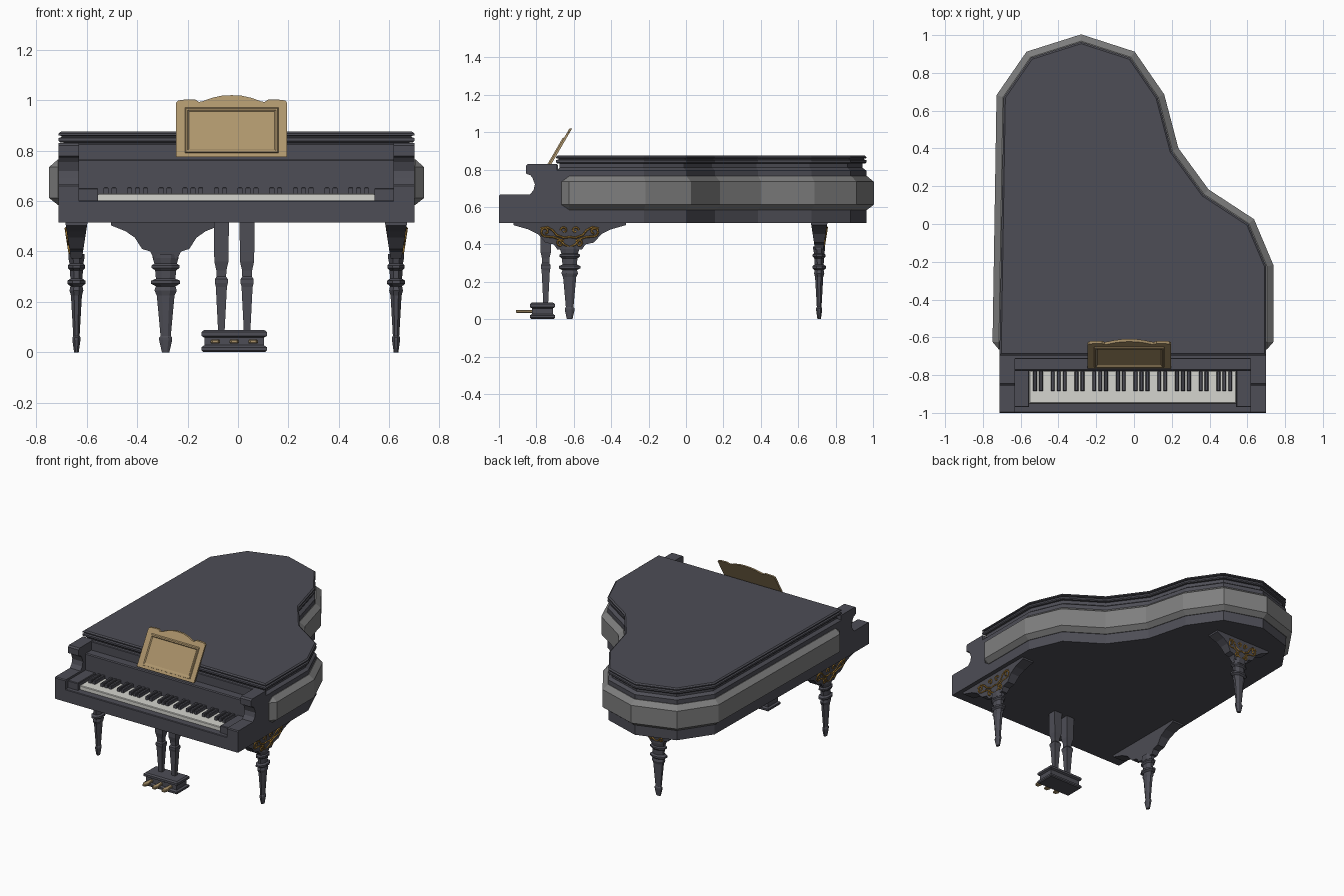
import bpy, bmesh, math
from mathutils import Vector

if "Cube" in bpy.data.objects:
    bpy.data.objects.remove(bpy.data.objects["Cube"])


def mat(name, r, g, b):
    m = bpy.data.materials.new(name)
    m.diffuse_color = (r, g, b, 1)
    m.use_nodes = True
    m.node_tree.nodes["Principled BSDF"].inputs["Base Color"].default_value = m.diffuse_color
    return m


EBONY = mat("ebony", 0.075, 0.075, 0.092)
BAND = mat("grey_band", 0.21, 0.21, 0.21)
WOOD = mat("tan_wood", 0.42, 0.30, 0.15)
GOLD = mat("dark_gold", 0.34, 0.18, 0.03)
IVORY = mat("ivory", 0.66, 0.66, 0.62)


def finish(name, bm, m):
    bmesh.ops.remove_doubles(bm, verts=bm.verts, dist=0.0001)
    bmesh.ops.recalc_face_normals(bm, faces=bm.faces)
    me = bpy.data.meshes.new(name)
    bm.to_mesh(me)
    bm.free()
    me.materials.append(m)
    ob = bpy.data.objects.new(name, me)
    bpy.context.collection.objects.link(ob)
    return ob


def skin(name, rings, m, closed=True):
    """Join rings of points with quads and cap both ends."""
    bm = bmesh.new()
    rows = [[bm.verts.new(p) for p in r] for r in rings]
    n = len(rows[0])
    for a, b in zip(rows, rows[1:]):
        for i in range(n if closed else n - 1):
            j = (i + 1) % n
            bm.faces.new((a[i], a[j], b[j], b[i]))
    bm.faces.new(rows[0])
    bm.faces.new(rows[-1])
    return finish(name, bm, m)


def offset(pts, d):
    """Mitred outward offset of a clockwise outline."""
    out = []
    for i, p in enumerate(pts):
        a, b, c = Vector(pts[i - 1]), Vector(p), Vector(pts[(i + 1) % len(pts)])
        u, v = (b - a).normalized(), (c - b).normalized()
        n1, n2 = Vector((-u.y, u.x)), Vector((-v.y, v.x))
        out.append(b + (n1 + n2) * (d / (1 + n1.dot(n2))))
    return out


def loft(name, pts, levels, m):
    return skin(name, [[(p.x, p.y, z) for p in offset(pts, d)] for d, z in levels], m)


def rect(x0, x1, y0, y1):
    return [(x0, y0), (x0, y1), (x1, y1), (x1, y0)]


def box(name, x0, x1, y0, y1, z0, z1, m, bev=0.004):
    return loft(name, rect(x0, x1, y0, y1), [(0, z0), (0, z1 - bev), (-bev, z1)], m)


# case outline, clockwise from the front left
curve_side = [(-0.69, 0.67), (-0.545, 0.88), (-0.28, 0.964), (-0.02, 0.88), (0.125, 0.67),
              (0.20, 0.385), (0.368, 0.155), (0.605, 0.0), (0.70, -0.225)]
outline = [(-0.712, -0.695)] + curve_side + [(0.70, -0.695)]

# case and two-step lid
loft("case", outline, [(0, 0.515), (0, 0.795), (-0.02, 0.81), (-0.02, 0.835)], EBONY)
loft("lid", outline, [(-0.006, 0.833), (0, 0.839), (0, 0.85), (-0.012, 0.854), (-0.012, 0.858),
                      (0, 0.861), (0, 0.868), (-0.009, 0.875)], EBONY)

# bulging grey band round the case, with tapered ends
path = [(-0.712, -0.665), (-0.711, -0.625)] + curve_side + [(0.70, -0.625), (0.70, -0.665)]
prof = [(-0.01, 0.765), (0.004, 0.765), (0.038, 0.735), (0.038, 0.612), (0.004, 0.585), (-0.01, 0.585)]
cols = [offset(path, d) for d, z in prof]
rings = []
for i in range(len(path)):
    end = i in (0, len(path) - 1)
    ring = []
    for (d, z), c in zip(prof, cols):
        x, y = c[i]
        if end:
            x = math.copysign(abs(path[i][0]) + min(d, 0.003), path[i][0])
            y, z = path[i][1], min(max(z, 0.612), 0.735)
        ring.append((x, y, z))
    rings.append(ring)
skin("side_band", rings, BAND)

# cheeks with scrolled profile
cheek = [(-1, 0.515), (-1, 0.66), (-0.994, 0.666), (-0.835, 0.666), (-0.815, 0.69), (-0.808, 0.72),
         (-0.82, 0.755), (-0.832, 0.77), (-0.855, 0.778), (-0.855, 0.82), (-0.845, 0.83),
         (-0.69, 0.83), (-0.69, 0.515)]
for name, x0, x1 in (("left_cheek", -0.712, -0.63), ("right_cheek", 0.617, 0.70)):
    skin(name, [[(x, y, z) for y, z in cheek] for x in (x0, x1)], EBONY)

# keyboard area
box("key_bed", -0.64, 0.63, -1, -0.69, 0.515, 0.602, EBONY)
box("left_key_block", -0.64, -0.555, -0.97, -0.775, 0.6, 0.652, EBONY)
box("right_key_block", 0.541, 0.63, -0.97, -0.775, 0.6, 0.652, EBONY)
box("fallboard", -0.64, 0.63, -0.777, -0.69, 0.6, 0.767, EBONY, 0.006)
box("upper_front_rail", -0.64, 0.63, -0.715, -0.685, 0.765, 0.828, EBONY)
box("white_keys", -0.555, 0.541, -0.95, -0.776, 0.6, 0.63, IVORY)
pitch = 1.096 / 35
for i in range(1, 35):
    if i % 7 not in (0, 3):
        x = -0.555 + i * pitch
        box("black_key", x - 0.010, x + 0.010, -0.885, -0.776, 0.625, 0.655, EBONY)

# music stand: shaped board leaning back, raised moulding
half = [(0.0, 1.02), (0.04, 1.018), (0.08, 1.009), (0.115, 0.996), (0.13, 0.993), (0.145, 1.003),
        (0.19, 1.002), (0.212, 0.999), (0.22, 0.99), (0.22, 0.775)]
board = half + [(-x, z) for x, z in reversed(half[1:])]


def lean(x, z, t):
    return (x - 0.025, -0.765 + 0.58 * (z - 0.775) + t, z)


skin("music_stand", [[lean(x, z, t) for x, z in board] for t in (0, 0.014)], WOOD)
sq = lambda h, b, t: [(-h, b), (h, b), (h, t), (-h, t)]
bm = bmesh.new()
rows = [[bm.verts.new(lean(x, z, d)) for x, z in sq(*s)] for s, d in
        (((0.186, 0.79, 0.972), 0.001), ((0.182, 0.794, 0.968), -0.007),
         ((0.175, 0.801, 0.961), -0.007), ((0.168, 0.808, 0.954), 0.001))]
for a, b in zip(rows, rows[1:] + rows[:1]):
    for i in range(4):
        bm.faces.new((a[i], a[i - 1], b[i - 1], b[i]))
finish("stand_moulding", bm, WOOD)

# legs: flattened turned shaft, winged bracket, gilt scrolls on the outer face
shaft = [(0.016, 0), (0.028, 0.048), (0.028, 0.058), (0.022, 0.065), (0.038, 0.225), (0.048, 0.245),
         (0.042, 0.262), (0.062, 0.272), (0.062, 0.284), (0.042, 0.292), (0.045, 0.325),
         (0.06, 0.335), (0.06, 0.345), (0.048, 0.352), (0.056, 0.375), (0.056, 0.39)]
wing = [(0.30, 0.517), (0.30, 0.503), (0.22, 0.48), (0.17, 0.455), (0.13, 0.41), (0.085, 0.40), (0.065, 0.372)]
wing += [(-x, z) for x, z in reversed(wing)]


def thick(z):
    return 0.022 + 0.022 * (z - 0.372) / 0.143


def leg(name, loc, rot, s):
    parts = []
    parts.append(skin(name, [[(r * math.cos(a), 0.62 * r * math.sin(a), z) for a in
                              [math.pi * (k + 0.5) / 4 for k in range(8)]] for r, z in shaft], EBONY))
    parts.append(skin(name + "_bracket", [[(x * s, sd * thick(z), z) for x, z in wing]
                                          for sd in (-1, 1)], EBONY))
    cu = bpy.data.curves.new(name + "_scrolls", 'CURVE')
    cu.dimensions = '3D'
    cu.bevel_depth = 0.0055
    cu.bevel_resolution = 0
    lines = []
    # spirals (centre u, centre z, radius, start angle, turns) and long sweeping stems
    for cx, cz, r, a0, turn in ((0.13, 0.468, 0.026, -1.5, 6.5), (0.05, 0.405, 0.022, 2.5, -6),
                                (0.03, 0.475, 0.02, 0, 5.5)):
        lines.append([(cx + r * (1 - 0.07 * k) * math.cos(a0 + turn * k / 10),
                       cz + r * (1 - 0.07 * k) * math.sin(a0 + turn * k / 10)) for k in range(11)])
    lines.append([(0.0, 0.44), (0.03, 0.435), (0.07, 0.45), (0.09, 0.475), (0.12, 0.492), (0.155, 0.485)])
    lines.append([(0.0, 0.385), (0.03, 0.40), (0.06, 0.43), (0.09, 0.44), (0.13, 0.442)])
    for ln in lines:
        for sd in (-1, 1):
            sp = cu.splines.new('POLY')
            sp.points.add(len(ln) - 1)
            for p, (x, z) in zip(sp.points, ln):
                p.co = (sd * x * s, thick(z) + 0.001, z, 1)
    cu.materials.append(GOLD)
    ob = bpy.data.objects.new(name + "_scrolls", cu)
    bpy.context.collection.objects.link(ob)
    parts.append(ob)
    for o in parts:
        o.location = loc
        o.rotation_euler.z = rot


leg("front_left_leg", (-0.641, -0.622, 0), math.pi / 2, 1)
leg("front_right_leg", (0.627, -0.622, 0), -math.pi / 2, 1)
leg("back_leg", (-0.287, 0.712, 0), 0, 0.72)

# pedal lyre: two posts, moulded box, three pedals
for x in (-0.066, 0.036):
    loft("pedal_post", rect(x - 0.03, x + 0.03, -0.78, -0.72),
         [(-0.017, 0.085), (-0.008, 0.26), (-0.004, 0.275), (-0.004, 0.29), (-0.011, 0.30),
          (-0.010, 0.325), (-0.002, 0.36), (0, 0.517)], EBONY)
loft("pedal_box", rect(-0.145, 0.115, -0.835, -0.70),
     [(-0.006, 0.002), (0, 0.008), (0, 0.02), (-0.012, 0.028), (-0.012, 0.058), (0, 0.065),
      (0, 0.08), (-0.01, 0.088)], EBONY)
for x in (-0.09, -0.015, 0.06):
    foot = [(-0.010, -0.80), (0.010, -0.80), (0.012, -0.85), (0.019, -0.885), (0.011, -0.91),
            (-0.011, -0.91), (-0.019, -0.885), (-0.012, -0.85)]
    loft("pedal", [(x + u, v) for u, v in foot], [(-0.003, 0.034), (0, 0.038), (0, 0.046), (-0.003, 0.05)], WOOD)
